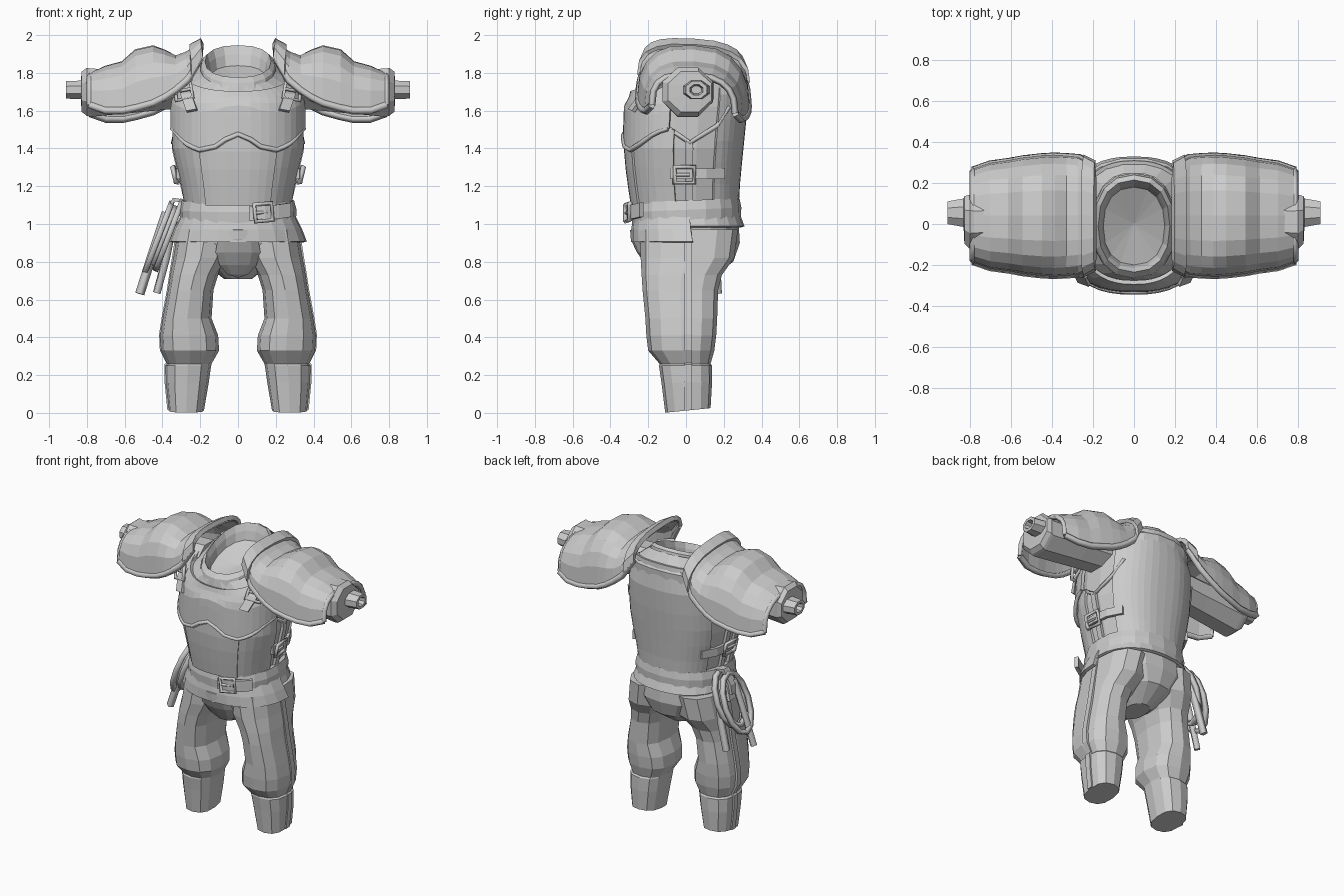
import bpy, bmesh
from math import sin, cos, pi, radians
from mathutils import Vector

if "Cube" in bpy.data.objects:
    bpy.data.objects.remove(bpy.data.objects["Cube"])

grey = bpy.data.materials.new("plain_grey")
grey.use_nodes = True
grey.diffuse_color = (0.6, 0.6, 0.6, 1)
grey.node_tree.nodes["Principled BSDF"].inputs["Base Color"].default_value = grey.diffuse_color


def finish(name, mesh, mirror=False, thick=0):
    mesh.materials.clear()
    mesh.materials.append(grey)
    ob = bpy.data.objects.new(name, mesh)
    bpy.context.collection.objects.link(ob)
    if thick:
        m = ob.modifiers.new("thickness", "SOLIDIFY")
        m.thickness, m.offset = thick, 0
    if mirror:
        ob.modifiers.new("mirror", "MIRROR").use_mirror_merge = False


def loft(name, rows, closed=True, caps=(True, True), mirror=False, thick=0):
    """Skin rows of points with quads, optionally closed around and capped."""
    bm = bmesh.new()
    vs = [[bm.verts.new(p) for p in row] for row in rows]
    n = len(rows[0])
    for a, b in zip(vs, vs[1:]):
        for i in range(n if closed else n - 1):
            j = (i + 1) % n
            bm.faces.new((a[i], a[j], b[j], b[i]))
    for want, row in zip(caps, (vs[0], vs[-1])):
        if closed and want:
            bm.faces.new(row)
    bmesh.ops.recalc_face_normals(bm, faces=bm.faces)
    mesh = bpy.data.meshes.new(name)
    bm.to_mesh(mesh)
    bm.free()
    finish(name, mesh, mirror, thick)


def tube(name, pts, r, closed=False, mirror=False):
    """Square-section cord along a path."""
    cu = bpy.data.curves.new(name, "CURVE")
    cu.dimensions = "3D"
    cu.bevel_depth, cu.bevel_resolution, cu.use_fill_caps = r, 0, True
    sp = cu.splines.new("POLY")
    sp.points.add(len(pts) - 1)
    for q, p in zip(sp.points, pts):
        q.co = (*p, 1)
    sp.use_cyclic_u = closed
    tmp = bpy.data.objects.new("tmp", cu)
    bpy.context.collection.objects.link(tmp)
    bpy.context.view_layer.update()
    mesh = bpy.data.meshes.new_from_object(tmp.evaluated_get(bpy.context.evaluated_depsgraph_get()))
    bpy.data.objects.remove(tmp)
    finish(name, mesh, mirror)


def ribbon(name, pts, wide, thick=0.02, mirror=False):
    w = Vector(wide) / 2
    loft(name, [[Vector(p) - w, Vector(p) + w] for p in pts], False, mirror=mirror, thick=thick)


def buckle(name, c, u, v, mirror=False):
    """Square frame with a prong, spanned by half-vectors u and v."""
    c, u, v = Vector(c), Vector(u), Vector(v)
    tube(name + "_frame", [c - u - v, c + u - v, c + u + v, c - u + v], 0.014, True, mirror)
    tube(name + "_prong", [c - u, c + u * 0.5], 0.009, False, mirror)


def power(v, p):
    return abs(v) ** (2 / p) * (1 if v >= 0 else -1)


def oval(a, z, x0, x1, y0, y1, p=2.3, tilt=0):
    x = (x0 + x1) / 2 + (x1 - x0) / 2 * power(cos(a), p)
    y = (y0 + y1) / 2 + (y1 - y0) / 2 * power(sin(a), p)
    return Vector((x, y, z + tilt * y))


def ring(n, *args, **kw):
    return [oval(2 * pi * i / n, *args, **kw) for i in range(n)]


def lerp_rows(rows, t):
    t = max(rows[0][0], min(rows[-1][0], t))
    for a, b in zip(rows, rows[1:]):
        if t <= b[0]:
            f = (t - a[0]) / (b[0] - a[0])
            return [p + (q - p) * f for p, q in zip(a, b)]


# Torso rows: height, half width, front, back, tilt
TORSO = [(1.0, .27, -.26, .27, 0), (1.12, .27, -.27, .265, 0), (1.25, .3, -.292, .275, 0),
         (1.4, .335, -.305, .29, 0), (1.62, .335, -.3, .312, 0), (1.75, .31, -.27, .322, .25),
         (1.83, .2, -.26, .25, .38)]


def body(a, z, off=0):
    z, rx, yf, yb, tilt = lerp_rows(TORSO, z)
    return oval(a, z, -rx - off, rx + off, yf - off, yb + off, 2.4, tilt)


def front(x, z, off=0):
    """Point on the chest at a given x."""
    a = min((radians(180 + i) for i in range(181)), key=lambda a: abs(body(a, z).x - x))
    return body(a, z, off)


def side(y, z, off=0):
    """Point on the flank at a given y."""
    a = min((radians(i - 90) for i in range(181)), key=lambda a: abs(body(a, z).y - y))
    return body(a, z, off)


def shell(name, a0, a1, low, high, off, cols=16, rows=6, thick=.02):
    """Plate following the torso between two angles and two height rules."""
    grid = []
    for k in range(rows + 1):
        line = []
        for i in range(cols + 1):
            a = radians(a0 + (a1 - a0) * i / cols)
            lo = low(abs(body(a, 1.45).x))
            line.append(body(a, lo + (high - lo) * k / rows, off))
        grid.append(line)
    loft(name, grid, False, thick=thick)
    return grid


loft("torso", [[body(2 * pi * (i + .5) / 20, r[0]) for i in range(20)] for r in TORSO], caps=(True, False))

# Collar: rolled band around a sunken neck opening
collar = [(1.79, .205, -.272, .25), (1.845, .195, -.262, .24), (1.865, .175, -.235, .215),
          (1.825, .16, -.215, .195), (1.77, .15, -.2, .18), (1.74, .005, -.005, .005)]
loft("collar", [ring(16, z, -x, x, f, b, tilt=.38) for z, x, f, b in collar], caps=(False, True))

# Breastplate with a scalloped lower edge, and belly plates
SCALLOP = [(0, 1.475), (.04, 1.465), (.11, 1.41), (.2, 1.39), (.27, 1.43), (.34, 1.52)]
chest = shell("breastplate", 192, 348, lambda x: lerp_rows(SCALLOP, x)[1], 1.79, .02, cols=20)
tube("breastplate_rim", [p + Vector((0, -.008, 0)) for p in chest[0]], .014)
shell("belly_plate", 188, 352, lambda x: 1.1, 1.5, .004, rows=4)
shell("belly_center_plate", 238, 302, lambda x: 1.1, 1.48, .014, cols=8, rows=4)
shell("back_plate", 28, 152, lambda x: 1.1, 1.78, .004)

# Flank seams, armhole trim and side straps
ribbon("flank_seam", [side(.015, z, .006) for z in (1.12, 1.25, 1.4, 1.44)], (0, .04, 0), mirror=True)
tube("armhole_trim", [side(y, z, .008) for y, z in
     ((-.2, 1.62), (-.14, 1.54), (.02, 1.43), (.16, 1.52), (.22, 1.62))], .014, mirror=True)
ribbon("side_strap", [side(y, 1.265, .018) for y in (-.08, 0, .1, .19)], (0, 0, .055), mirror=True)
buckle("side_buckle", side(-.005, 1.26, .03), (-.004, .052, 0), (.01, 0, .042), True)

# Shoulder straps
ribbon("shoulder_strap", [front(x, z, .045) for x, z in ((.26, 1.8), (.24, 1.73), (.215, 1.6))],
       (.055, .02, -.01), mirror=True)
buckle("shoulder_buckle", front(.24, 1.765, .06) + Vector((0, -.015, 0)), (.043, .016, -.008),
       (.008, .016, .046), True)

# Pauldrons: x, top, half depth, lower edge
PAULDRON = [(.2, 1.97, .25, 1.88), (.27, 1.925, .28, 1.76), (.33, 1.905, .285, 1.71), (.39, 1.935, .288, 1.67),
            (.45, 1.958, .285, 1.64), (.54, 1.938, .275, 1.615), (.61, 1.875, .262, 1.6),
            (.7, 1.85, .25, 1.6), (.785, 1.81, .22, 1.63)]


def arch(x, top, half, low, n=10):
    """Hoop over the shoulder whose back end hangs lower."""
    pts = []
    for i in range(n + 1):
        c, s = cos(pi * i / n), sin(pi * i / n)
        pts.append(Vector((x, .04 - half * power(c, 2.7), low - .022 * (1 - c) + (top - low) * power(s, 2.7))))
    return pts


arches = [arch(*r) for r in PAULDRON]
loft("pauldrons", arches, False, mirror=True, thick=.02)
loft("pauldron_neck_flange", [arch(.19, 1.99, .255, 1.88), arch(.25, 1.96, .285, 1.79)], False,
     mirror=True, thick=.03)
for end, label in ((0, "front"), (-1, "back")):
    tube("pauldron_" + label + "_rim", [a[end] for a in arches], .022, mirror=True)
tube("pauldron_outer_rim", arches[-1], .018, mirror=True)

# Sleeves with cuff and wrist stub: x, centre z, half height, centre y, half depth
ARM = [(.24, 1.72, .11, .03, .13), (.5, 1.705, .12, .02, .135), (.78, 1.695, .138, .01, .14),
       (.8, 1.7, .138, .01, .145), (.828, 1.7, .115, .02, .125), (.832, 1.71, .053, .055, .075),
       (.91, 1.71, .05, .055, .06), (.91, 1.71, .03, .055, .038), (.87, 1.71, .022, .055, .028)]
loft("sleeves", [[Vector((x, cy + hy * cos(a), cz + hz * sin(a))) for a in
     (2 * pi * (i + .5) / 8 for i in range(8))] for x, cz, hz, cy, hy in ARM], mirror=True)

# Hips and trouser legs
HIPS = [(1.08, .27, -.255, .265), (.98, .29, -.25, .28), (.9, .285, -.24, .285), (.8, .19, -.19, .25),
        (.71, .075, -.1, .12)]
loft("trouser_seat", [ring(16, z, -x, x, f, b) for z, x, f, b in HIPS])
LEG = [(.97, .02, .32, -.24, .275), (.82, .05, .343, -.24, .255), (.73, .105, .358, -.235, .19),
       (.65, .13, .37, -.23, .17), (.5, .14, .398, -.215, .165), (.41, .105, .412, -.21, .16),
       (.33, .1, .408, -.2, .15), (.26, .14, .375, -.14, .13), (.25, .142, .385, -.143, .138),
       (.16, .155, .383, -.13, .138), (.012, .18, .368, -.11, .13)]
loft("trouser_legs", [ring(12, *r, p=2.5, tilt=.1 if r[0] < .1 else 0) for r in LEG], mirror=True)
ribbon("trouser_seam", [Vector((r[2] - .002, .012, r[0] + .004)) for r in LEG], (0, .04, 0), .016, True)

# Codpiece, leaning forward at the top over the skirt
bm = bmesh.new()
bmesh.ops.create_uvsphere(bm, u_segments=10, v_segments=6, radius=1)
for v in bm.verts:
    x, y, z = v.co
    v.co = (x * .125 * (1 + .1 * z), y * .06 * (1 + .2 * z) - .2 - .07 * z, z * .135 + .85)
cod = bpy.data.meshes.new("codpiece")
bm.to_mesh(cod)
bm.free()
finish("codpiece", cod)

# Belt, hip skirt and belt buckle
BELT = [(1.015, .27, -.26, .27), (1.015, .307, -.285, .29), (1.075, .31, -.29, .293),
        (1.125, .297, -.28, .283), (1.125, .26, -.25, .26)]
loft("belt", [ring(20, z, -x, x, f, b, tilt=.04) for z, x, f, b in BELT], caps=(False, False))


def skirt(name, a0, a1, rows):
    loft(name, [[oval(radians(a0 + (a1 - a0) * i / 12), z, -x, x, f, b) for i in range(13)]
                for z, x, f, b in rows], False, thick=.02)


skirt("front_hip_skirt", 178, 362, [(1.04, .295, -.27, .28), (.97, .33, -.28, .3), (.905, .355, -.28, .32)])
skirt("back_hip_band", 0, 180, [(1.04, .29, -.27, .28), (.985, .31, -.28, .3)])
ribbon("belt_tail", [(.06, -.297, 1.055), (.14, -.3, 1.06), (.21, -.275, 1.065), (.275, -.235, 1.075)],
       (0, 0, .075), .024)
buckle("belt_buckle", (.135, -.308, 1.062), (.045, .012, .004), (-.004, 0, .045))

# Coiled cord hanging on the right hip, with two loose ends
down = Vector((-.13, 0, -.34)).normalized()
for k, (wide, tall) in enumerate(((.125, .19), (.1, .165), (.12, .2))):
    mid = Vector((-.365 - .03 * k, .05, .94 - .01 * k))
    tube("cord_loop", [mid + Vector((0, wide * cos(a), 0)) + down * tall * sin(a)
                       for a in (2 * pi * i / 12 for i in range(12))], .02, True)
ribbon("cord_hanger", [(-.29, .05, 1.12), (-.34, .05, 1.13), (-.39, .05, 1.04), (-.4, .05, .98)], (0, .06, 0))
tube("cord_end_outer", [(-.38, .02, 1.06), (-.45, .01, .85), (-.52, 0, .63)], .025)
tube("cord_end_inner", [(-.34, .13, 1.02), (-.38, .16, .82), (-.43, .17, .635)], .025)
